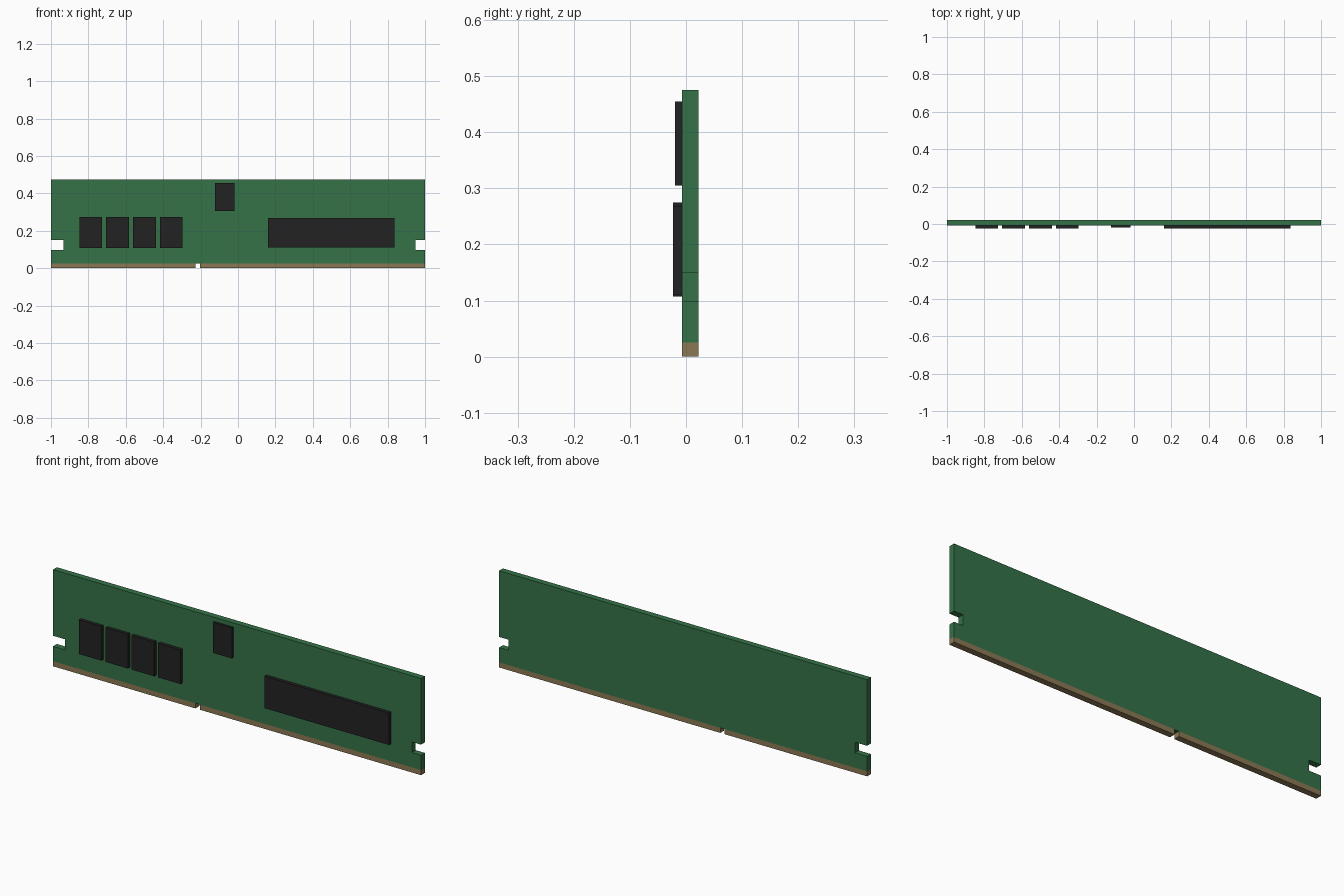
import bpy, bmesh

if "Cube" in bpy.data.objects:
    bpy.data.objects.remove(bpy.data.objects["Cube"])

FRONT, BACK = -0.0075, 0.0225   # board faces in y


def material(name, rgb):
    m = bpy.data.materials.new(name)
    m.diffuse_color = (*rgb, 1)
    m.use_nodes = True
    m.node_tree.nodes["Principled BSDF"].inputs["Base Color"].default_value = m.diffuse_color
    return m


GREEN = material("board_green", (0.035, 0.17, 0.065))
GOLD = material("contact_gold", (0.26, 0.19, 0.09))
BLACK = material("chip_black", (0.016, 0.016, 0.016))


def plate(name, outline, y0, y1, mat):
    """Extrude an x-z outline from y0 back to y1."""
    bm = bmesh.new()
    face = bm.faces.new([bm.verts.new((x, y0, z)) for x, z in outline])
    new = bmesh.ops.extrude_face_region(bm, geom=[face])["geom"]
    bmesh.ops.translate(bm, vec=(0, y1 - y0, 0),
                        verts=[v for v in new if isinstance(v, bmesh.types.BMVert)])
    bmesh.ops.recalc_face_normals(bm, faces=bm.faces)
    me = bpy.data.meshes.new(name)
    bm.to_mesh(me)
    bm.free()
    me.materials.append(mat)
    ob = bpy.data.objects.new(name, me)
    bpy.context.collection.objects.link(ob)
    return ob


def rect(x0, x1, z0, z1):
    return [(x0, z0), (x1, z0), (x1, z1), (x0, z1)]


# Circuit board with a latch notch in each end
EDGE, TOP, N0, N1 = 0.025, 0.475, 0.098, 0.15
plate("circuit_board", [
    (-1, EDGE), (1, EDGE), (1, N0), (0.95, N0), (0.95, N1), (1, N1),
    (1, TOP), (-1, TOP), (-1, N1), (-0.934, N1), (-0.934, N0), (-1, N0),
], FRONT, BACK, GREEN)

# Contact strips either side of the key slot
plate("contact_strip_left", rect(-1, -0.226, 0, EDGE), FRONT, BACK, GOLD)
plate("contact_strip_right", rect(-0.202, 1, 0, EDGE), FRONT, BACK, GOLD)

# Row of four memory chips
for i in range(4):
    x = -0.848 + i * 0.1435
    plate(f"memory_chip_{i + 1}", rect(x, x + 0.122, 0.107, 0.275), -0.0235, FRONT, BLACK)

# Long chip block and small controller chip
plate("long_chip", rect(0.16, 0.838, 0.111, 0.268), -0.0235, FRONT, BLACK)
plate("controller_chip", rect(-0.123, -0.02, 0.305, 0.455), -0.0195, FRONT, BLACK)
